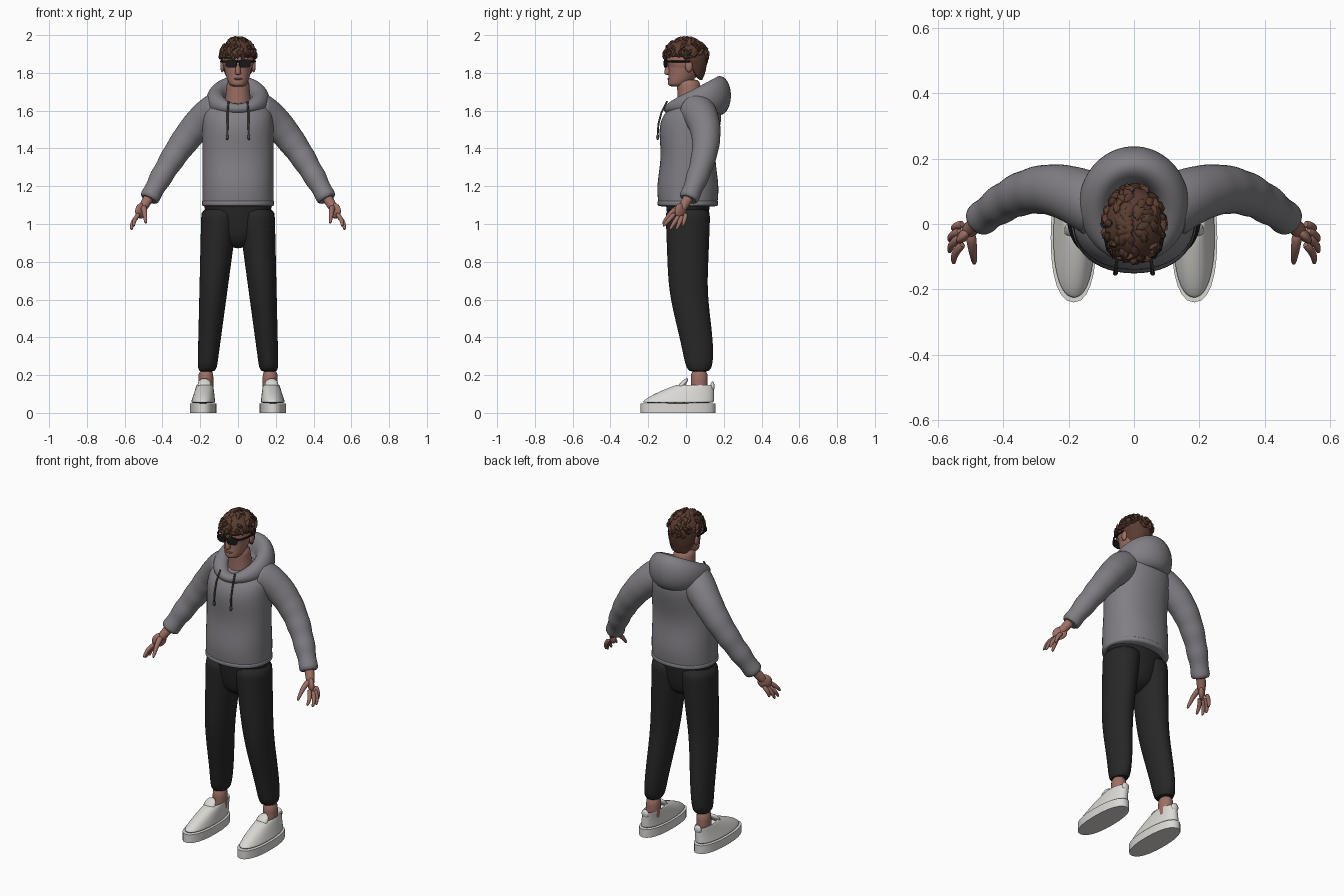
import bpy, bmesh, random
from math import sin, cos, pi, sqrt, radians, copysign
from mathutils import Vector, Matrix

random.seed(4)
default_cube = bpy.data.objects.get("Cube")
if default_cube:
    bpy.data.objects.remove(default_cube, do_unlink=True)


def material(name, red, green, blue):
    made = bpy.data.materials.new(name)
    made.use_nodes = True
    made.diffuse_color = (red, green, blue, 1)
    shader = made.node_tree.nodes["Principled BSDF"]
    shader.inputs["Base Color"].default_value = made.diffuse_color
    shader.inputs["Roughness"].default_value = 0.8
    return made


GREY = material("hoodie grey", .22, .21, .23)
BLACK = material("trouser black", .02, .02, .02)
SKIN = material("skin", .34, .16, .13)
LIP = material("lip", .24, .09, .08)
BROWN = material("hair brown", .1, .045, .03)
WHITE = material("shoe white", .7, .69, .66)
GLASS = material("glasses black", .01, .01, .01)
CORD = material("cord grey", .07, .07, .07)


def steps(count):
    return [i / (count - 1) for i in range(count)]


def ring(z, width, depth, y=0, x=0, power=2, sides=24):
    """Horizontal superellipse, sized by its half width and half depth."""
    points = []
    for i in range(sides):
        c, s = cos(2 * pi * i / sides), sin(2 * pi * i / sides)
        c, s = (copysign(abs(v) ** (2 / power), v) for v in (c, s))
        points.append(Vector((x + width * c, y + depth * s, z)))
    return points


def loft(bm, rings, matrix=Matrix()):
    """Skin a list of rings and cap both ends."""
    rows = [[bm.verts.new(matrix @ point) for point in points] for points in rings]
    for low, high in zip(rows, rows[1:]):
        for i in range(len(low)):
            bm.faces.new((low[i - 1], low[i], high[i], high[i - 1]))
    bm.faces.new(rows[0])
    bm.faces.new(rows[-1])


def tube(bm, path, radii, sides=12):
    """Round tube along a path, with one radius for each point."""
    path = [Vector(point) for point in path]
    rings = []
    for i, (point, radius) in enumerate(zip(path, radii)):
        along = path[min(i + 1, len(path) - 1)] - path[max(i - 1, 0)]
        turn = along.to_track_quat('Z', 'Y')
        circle = ring(0, radius, radius, sides=sides)
        rings.append([point + turn @ corner for corner in circle])
    loft(bm, rings)


def blob(bm, place, size, direction=(0, 0, 1), detail=2):
    """Ellipsoid whose long axis follows a direction."""
    turn = Vector(direction).to_track_quat('Z', 'Y')
    matrix = Matrix.LocRotScale(Vector(place), turn, Vector(size))
    bmesh.ops.create_icosphere(bm, subdivisions=detail, radius=1, matrix=matrix)


def finish(name, bm, colour, mirror=False, rounded=True, angle=75):
    bmesh.ops.recalc_face_normals(bm, faces=bm.faces[:])
    mesh = bpy.data.meshes.new(name)
    bm.to_mesh(mesh)
    bm.free()
    mesh.materials.append(colour)
    part = bpy.data.objects.new(name, mesh)
    bpy.context.scene.collection.objects.link(part)
    bpy.ops.object.select_all(action='DESELECT')
    part.select_set(True)
    bpy.context.view_layer.objects.active = part
    bpy.ops.object.shade_smooth_by_angle(angle=radians(angle))
    if mirror:
        part.modifiers.new("mirror", 'MIRROR').use_mirror_merge = False
    if rounded:
        part.modifiers.new("rounding", 'SUBSURF').levels = 1
        part.modifiers["rounding"].render_levels = 1


def swept(name, colour, rule, count=12, **options):
    """Part whose rings follow a rule as t runs from 0 to 1."""
    bm = bmesh.new()
    loft(bm, [rule(t) for t in steps(count)])
    finish(name, bm, colour, **options)


# Hoodie body, drawn in and leaning back at the shoulders, with a hem band
def body_ring(t):
    depth = .155 + .008 * sin(10 * t) - .1 * t ** 14
    return ring(1.09 + .58 * t, .19 - .12 * t ** 20, depth, .01 + .07 * t ** 6, power=2.2)


swept("hoodie_body", GREY, body_ring, count=30)
swept("hem_band", GREY, lambda t: ring(
    1.09 + .04 * t, .19 + .004 * sin(pi * t), .157 + .006 * sin(pi * t), .01, power=2.2), count=5)


# Sleeves, curving down and forward, with folds toward the cuff
def sleeve_point(t):
    return .1 + .375 * t, .05 + .06 * sin(pi * t) - .04 * t ** 3, 1.6 - .475 * t ** 1.5


bm = bmesh.new()
tube(bm, [sleeve_point(t) for t in steps(30)],
     [.1 - .05 * t + .004 * t * t * sin(40 * t) for t in steps(30)], sides=18)
finish("sleeves", bm, GREY, mirror=True)


# Hood: a thick collar rolled from its outer base, over the rim, to the inside
def hood_ring(t):
    roll = pi * (1.6 * t - .55)
    out, up = cos(roll), sin(roll)
    points = ring(1.65 + .07 * up, .12 + .05 * out, .13 + .05 * out, .05 + .01 * out, sides=32)
    for i, point in enumerate(points):
        back = sin(2 * pi * i / len(points))
        point.z += (.03 + .035 * up) * back - .03 * t * max(0, -back) ** 6
    return points


swept("hood", GREY, hood_ring, count=16)

# Drawstrings with end tips
bm = bmesh.new()
tube(bm, [(.05, -.1, 1.65), (.055, -.13, 1.59), (.056, -.146, 1.53), (.057, -.15, 1.47)],
     [.005] * 4, sides=8)
blob(bm, (.057, -.15, 1.46), (.008, .008, .016))
finish("drawstrings", bm, CORD, mirror=True, rounded=False)


# Trousers: hips closing at the crotch, and legs swinging back at the calf
def leg_ring(t):
    calf = .5 + .5 * cos(pi * min(1, t / .6))
    return ring(.21 + .88 * t, .05 + .05 * t, .06 + .06 * sqrt(t),
                .01 + .06 * calf, .165 - .07 * t)


swept("trouser_hips", BLACK, lambda t: ring(
    .88 + .25 * t, .19 * t ** .3, .12 * t ** .2, .01) if t else ring(.87, .03, .03), count=10)
swept("trouser_legs", BLACK, leg_ring, count=16, mirror=True)

# Ankles
swept("ankles", SKIN, lambda t: ring(.08 + .15 * t, .04, .045, .07, .17), count=4, mirror=True)


# Shoes: sole slab, upper, sunken opening, tongue and heel tab
def upper_ring(t):
    front, back = .19 * t ** 1.5 - .235, .15
    return ring(.05 + .1 * t, .066 - .022 * t, (back - front) / 2,
                (back + front) / 2, .185 - .01 * t, power=2.2)


swept("shoe_soles", WHITE, lambda t: ring(.05 * t, .07, .198, -.042, .185, power=2.3),
      count=2, mirror=True, rounded=False, angle=40)
bm = bmesh.new()
loft(bm, [upper_ring(t) for t in steps(10)] + [
    ring(.15, .037, .085, .055, .175), ring(.11, .033, .07, .06, .175)])
finish("shoe_uppers", bm, WHITE, mirror=True)
bm = bmesh.new()
blob(bm, (.178, -.02, .15), (.037, .014, .045), (0, .7, .75))
blob(bm, (.178, .14, .14), (.024, .012, .026))
finish("shoe_tongues_and_heel_tabs", bm, WHITE, mirror=True, rounded=False)

# Hands: wrist, palm, four spread fingers and a thumb
bm = bmesh.new()
wrist, palm = Vector((.46, .025, 1.16)), Vector((.513, -.028, 1.07))
tube(bm, [wrist.lerp(palm, t) for t in steps(4)], [.03 - .006 * t for t in steps(4)])
blob(bm, palm, (.019, .043, .046), palm - wrist)
for i in range(4):
    arch = sin(pi * i / 3)
    knuckle = Vector((.523 + .01 * arch, -.06 + .02 * i, 1.055 - .015 * arch))
    tip = Vector((.552 + .014 * arch, -.122 + .035 * i, .987 - .022 * arch))
    bend = Vector((.01, 0, 0))
    tube(bm, [knuckle.lerp(tip, t) + bend * sin(pi * t) for t in steps(6)],
         [.013 - .007 * t ** 3 for t in steps(6)], sides=10)
root, tip = Vector((.5, -.03, 1.09)), Vector((.488, -.124, 1))
tube(bm, [root.lerp(tip, t) + Vector((0, 0, .015 * sin(pi * t))) for t in steps(6)],
     [.017 - .01 * t * t for t in steps(6)], sides=10)
finish("hands", bm, SKIN, mirror=True)

# Neck, then a head made of a round skull and a tapering jaw
swept("neck", SKIN, lambda t: ring(1.59 + .18 * t, .085 - .027 * sqrt(t), .08 - .02 * sqrt(t),
                                   .03 - .02 * t), count=6)
swept("jaw", SKIN, lambda t: ring(1.727 + .14 * t, .03 + .053 * sqrt(t), .035 + .065 * sqrt(t),
                                  -.05 * (1 - t) ** 2), count=14)
bm = bmesh.new()
blob(bm, (0, 0, 1.87), (.083, .1, .1), detail=4)
finish("skull", bm, SKIN, rounded=False)

# Face: nose, lips and ears
swept("nose", SKIN, lambda t: ring(1.788 + .08 * t, .017 - .009 * t, .022 - .012 * t, -.095),
      count=5)
bm = bmesh.new()
blob(bm, (0, -.09, 1.768), (.025, .009, .006))
finish("lips", bm, LIP, rounded=False)
bm = bmesh.new()
blob(bm, (.083, .015, 1.835), (.011, .02, .033))
finish("ears", bm, SKIN, mirror=True, rounded=False)

# Sunglasses: lenses, side arms and bridge
bm = bmesh.new()
upright = Matrix.Rotation(.2, 4, 'Z') @ Matrix.Rotation(pi / 2, 4, 'X')
loft(bm, [ring(z, .031, .022, power=3) for z in (-.004, .004)],
     Matrix.Translation((.036, -.108, 1.85)) @ upright)
tube(bm, [(.06, -.1, 1.86), (.08, -.08, 1.86), (.09, -.03, 1.86), (.09, .02, 1.86)],
     [.005] * 4, sides=8)
tube(bm, [(-.01, -.114, 1.86), (.01, -.114, 1.86)], [.005] * 2, sides=8)
finish("sunglasses", bm, GLASS, mirror=True, rounded=False, angle=40)


# Hair: a cap cut high at the brow and low at the nape
def scalp(angle, t):
    """The dome for t up to 1, then the lower sides for t up to 2."""
    back = sin(angle)
    fall = max(0, t - 1)
    spread = sin(min(t, 1) * pi / 2) - .27 * fall ** 2 * max(back, 0)
    drop = .135 * min(1, max(0, back + .25)) - .012
    height = .1 * cos(min(t, 1) * pi / 2) - drop * fall
    return Vector((.091 * spread * cos(angle), .114 * spread * back, 1.885 + height))


bm = bmesh.new()
rows = []
for t in steps(11)[1:]:
    row = [scalp(2 * pi * i / 32, 2 * t) for i in range(32)]
    for point in row:
        point.xy *= random.uniform(.97, 1.04)
    rows.append(row)
rows.append([Vector((p.x * .85, p.y * .85, p.z + .01)) for p in rows[-1]])
loft(bm, rows)

# Locks swept down from the crown, and a fringe over the brow
for i in range(85):
    angle, t = random.uniform(0, 2 * pi), random.uniform(.15, 1.05)
    root = scalp(angle, t)
    sweep = scalp(angle + random.uniform(-.25, .25), t + .12) - root
    blob(bm, root, (.014, .011, random.uniform(.02, .03)), sweep, detail=1)
for t in steps(11):
    root = scalp(-pi * t, .93) + Vector((0, 0, random.uniform(-.01, .01)))
    blob(bm, root, (.013, .011, .026), (random.uniform(-.5, .5), -.25, -1), detail=1)
finish("hair", bm, BROWN, rounded=False, angle=35)
